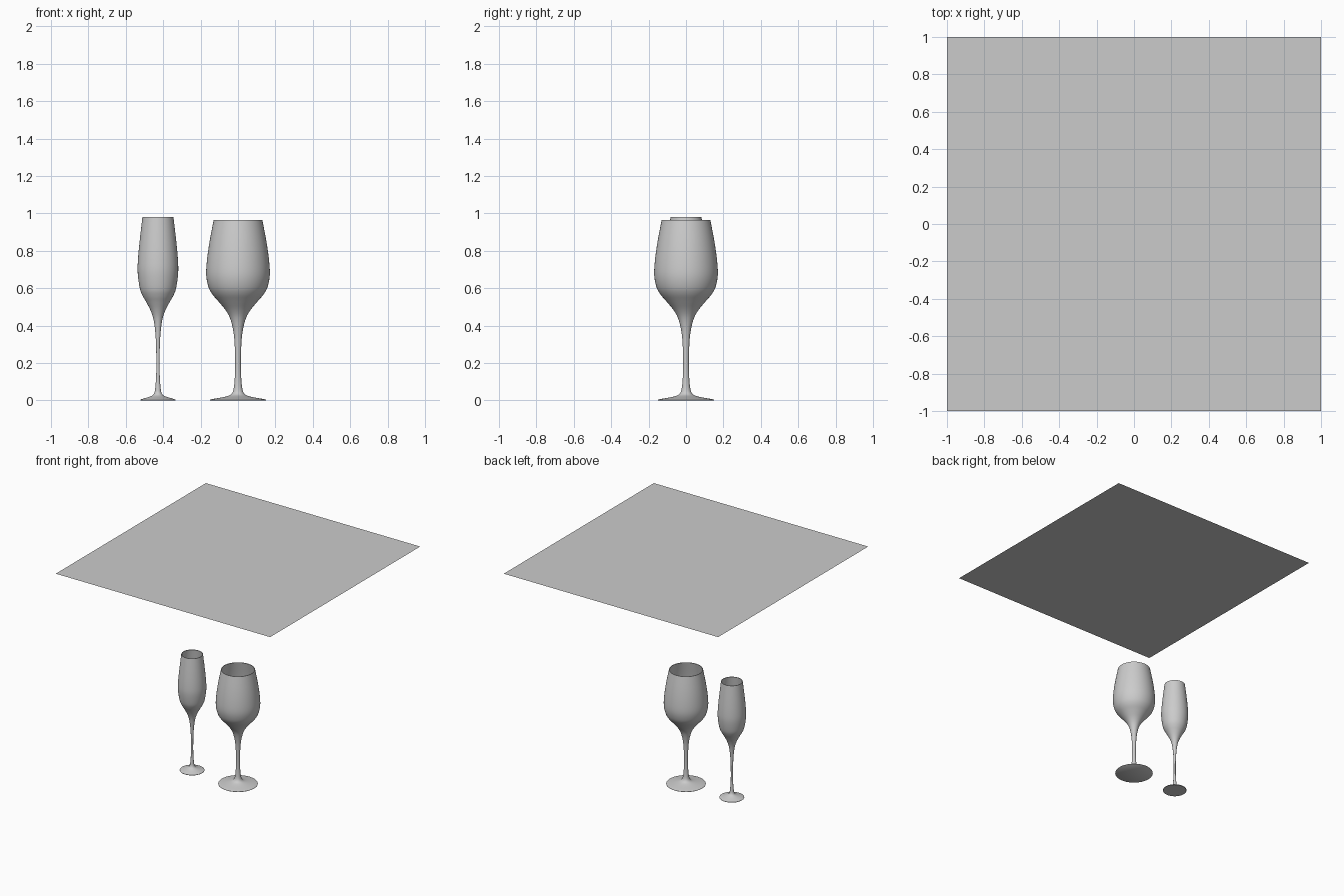
import bpy, bmesh, math

if "Cube" in bpy.data.objects:
    bpy.data.objects.remove(bpy.data.objects["Cube"])

SEGMENTS = 64
WALL = 0.005


def smooth_profile(points, steps=4):
    """Catmull-Rom curve through (radius, height) points."""
    out = []
    for i in range(len(points) - 1):
        p0, p1 = points[max(i - 1, 0)], points[i]
        p2, p3 = points[i + 1], points[min(i + 2, len(points) - 1)]
        for s in range(steps):
            t = s / steps
            out.append(tuple(
                0.5 * (2 * b + (c - a) * t + (2 * a - 5 * b + 4 * c - d) * t * t
                       + (3 * b - a - 3 * c + d) * t ** 3)
                for a, b, c, d in zip(p0, p1, p2, p3)))
    out.append(points[-1])
    return out


def make_glass(name, x, points, bowl_floor):
    outer = smooth_profile(points)
    # Inner wall follows the bowl, then closes on the axis
    inner = [(r - WALL, z) for r, z in reversed(outer) if z > bowl_floor]
    profile = [(0, 0)] + outer + inner + [(0, bowl_floor)]

    bm = bmesh.new()
    rings = []
    for r, z in profile:
        if r == 0:
            rings.append([bm.verts.new((0, 0, z))])
        else:
            rings.append([bm.verts.new((r * math.cos(a), r * math.sin(a), z))
                          for a in (math.tau * k / SEGMENTS for k in range(SEGMENTS))])
    for lo, hi in zip(rings, rings[1:]):
        for k in range(SEGMENTS):
            n = (k + 1) % SEGMENTS
            if len(lo) == 1:
                bm.faces.new((lo[0], hi[n], hi[k]))
            elif len(hi) == 1:
                bm.faces.new((lo[k], lo[n], hi[0]))
            else:
                bm.faces.new((lo[k], lo[n], hi[n], hi[k]))
    bmesh.ops.recalc_face_normals(bm, faces=bm.faces)
    mesh = bpy.data.meshes.new(name)
    bm.to_mesh(mesh)
    bm.free()
    obj = bpy.data.objects.new(name, mesh)
    obj.location.x = x
    bpy.context.collection.objects.link(obj)
    bpy.ops.object.select_all(action='DESELECT')
    obj.select_set(True)
    bpy.context.view_layer.objects.active = obj
    bpy.ops.object.shade_smooth_by_angle(angle=math.radians(40))


# Wide wine glass in the centre
make_glass("wine_glass", 0, [
    (.148, 0), (.145, .006), (.07, .02), (.035, .035), (.022, .07), (.016, .15),
    (.016, .25), (.022, .35), (.039, .43), (.064, .48), (.105, .53), (.139, .57),
    (.159, .61), (.17, .67), (.166, .75), (.152, .85), (.13, .965)], 0.44)

# Narrow flute on the left
make_glass("champagne_flute", -0.428, [
    (.093, 0), (.091, .006), (.045, .02), (.022, .035), (.014, .07), (.009, .15),
    (.009, .25), (.013, .35), (.023, .43), (.039, .48), (.062, .525), (.082, .56),
    (.097, .6), (.108, .68), (.107, .75), (.098, .85), (.083, .98)], 0.44)

# Flat overhead panel
bpy.ops.mesh.primitive_plane_add(size=2, location=(0, 0, 1.887))
bpy.context.object.name = "overhead_panel"
